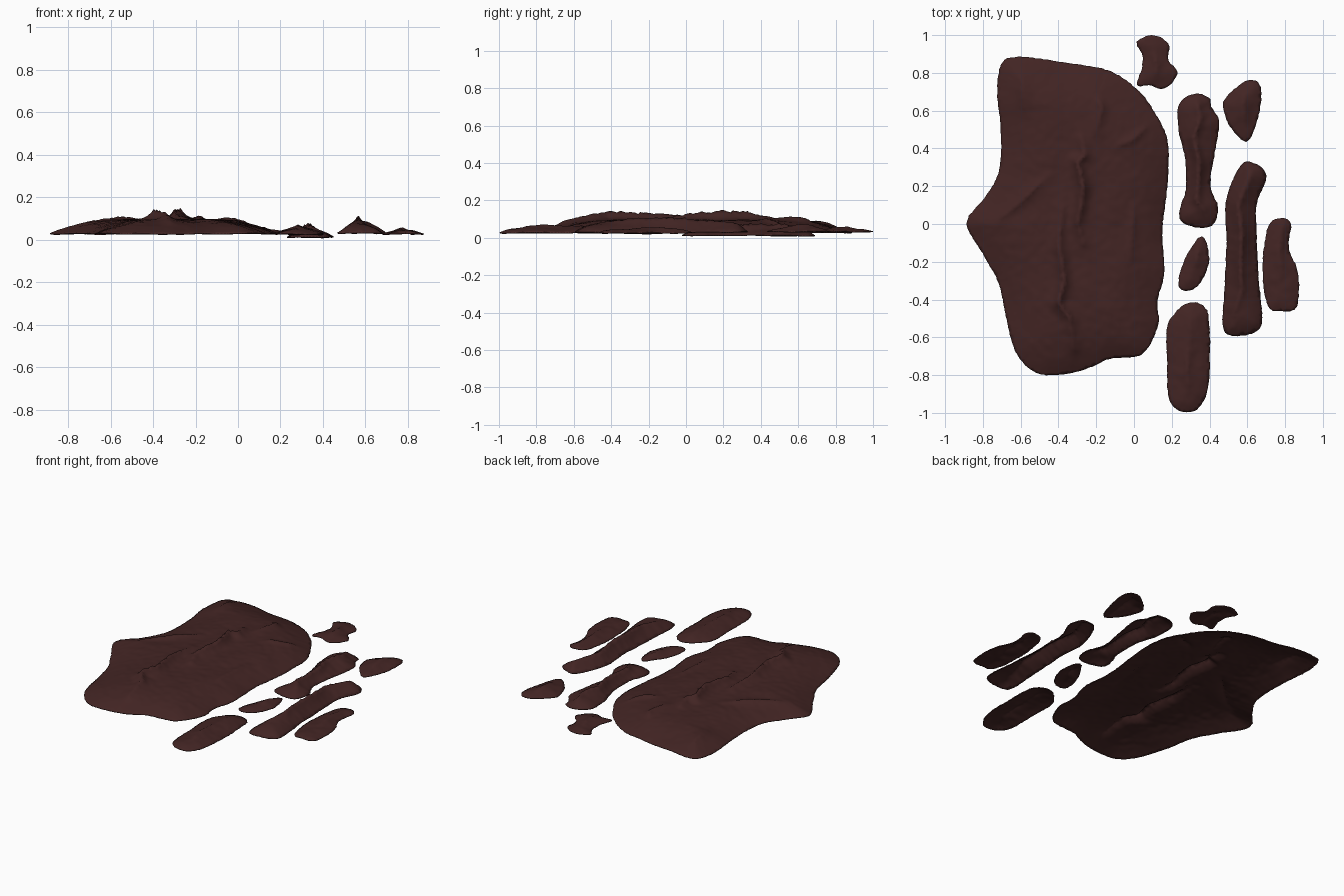
import bpy
import math
import random
from mathutils import Vector, geometry, noise

random.seed(4)
STEP = 0.014
THICKNESS = 0.005

cube = bpy.data.objects.get("Cube")
if cube:
    bpy.data.objects.remove(cube)

crust = bpy.data.materials.new("dark red brown crust")
crust.use_nodes = True
colour = (0.055, 0.018, 0.017, 1)
crust.diffuse_color = colour
shader = crust.node_tree.nodes["Principled BSDF"]
shader.inputs["Base Color"].default_value = colour
shader.inputs["Roughness"].default_value = 0.8


def smooth_outline(points):
    """Closed Catmull-Rom curve with a slightly ragged rim."""
    pts = [Vector(p) for p in points]
    count = len(pts)
    curve = []
    for i in range(count):
        a, b, c, d = (pts[(i + k) % count] for k in (-1, 0, 1, 2))
        parts = max(2, round((c - b).length / STEP))
        for k in range(parts):
            t = k / parts
            p = (2 * b + (c - a) * t + (2 * a - 5 * b + 4 * c - d) * t * t
                 + (3 * b - a - 3 * c + d) * t ** 3) / 2
            curve.append(p + Vector((random.uniform(-1, 1), random.uniform(-1, 1))) * 0.002)
    return curve


def along_segment(p, a, b):
    """Distance from p to a segment, and the position along it."""
    side = b - a
    t = max(0, min(1, (p - a).dot(side) / side.length_squared))
    return (p - a - side * t).length, t


def rim_distance(p, rim):
    return min(along_segment(p, rim[i - 1], rim[i])[0] for i in range(len(rim)))


def inside(p, rim):
    result = False
    for i in range(len(rim)):
        a, b = rim[i - 1], rim[i]
        if (a.y > p.y) != (b.y > p.y):
            if p.x < a.x + (p.y - a.y) * (b.x - a.x) / (b.y - a.y):
                result = not result
    return result


def ridge_height(p, ridge):
    """Sharp crest over a broader swelling, tapering to both ends."""
    line, height, width = ridge
    spans = len(line) - 1
    best, place = min((along_segment(p, Vector(line[i]), Vector(line[i + 1])) + (i,)
                       for i in range(spans)), key=lambda hit: hit[0])[0::2], 0
    distance, i = best
    place = (i + along_segment(p, Vector(line[i]), Vector(line[i + 1]))[1]) / spans
    taper = 0.3 + 0.7 * math.sin(math.pi * place)
    crest = 0.55 * math.exp(-distance / (width * 0.35))
    swelling = 0.45 * math.exp(-(distance / width) ** 2)
    return height * taper * (crest + swelling)


def crust_patch(name, outline, rim_z, dome, slope, ridges):
    """Thin domed sheet filling an outline, with raised ridges."""
    rim = smooth_outline(outline)
    count = len(rim)
    points, depths = list(rim), [0] * count
    low = [min(p[k] for p in rim) for k in (0, 1)]
    high = [max(p[k] for p in rim) for k in (0, 1)]
    for ix in range(int((high[0] - low[0]) / STEP) + 1):
        for iy in range(int((high[1] - low[1]) / STEP) + 1):
            p = Vector((low[0] + (ix + random.uniform(-0.25, 0.25)) * STEP,
                        low[1] + (iy + random.uniform(-0.25, 0.25)) * STEP))
            if inside(p, rim):
                depth = rim_distance(p, rim)
                if depth > STEP * 0.5:
                    points.append(p)
                    depths.append(depth)
    result = geometry.delaunay_2d_cdt(points, [], [list(range(count))], 1, 0.00001)
    flat, faces, sources = result[0], result[2], result[3]
    verts = []
    for p, source in zip(flat, sources):
        depth = depths[source[0]] if source else 0
        rise = 1 - max(0, 1 - depth / slope) ** 2
        fade = min(1, depth / (slope * 0.4))
        z = rim_z + dome * rise
        z += fade * max((ridge_height(p, r) for r in ridges), default=0)
        z += 0.005 * noise.noise(Vector((p.x * 7, p.y * 7, 0)))
        z += 0.003 * fade * noise.noise(Vector((p.x * 26, p.y * 26, 1)))
        verts.append((p.x, p.y, max(z, THICKNESS)))
    mesh = bpy.data.meshes.new(name)
    mesh.from_pydata(verts, [], faces)
    mesh.update()
    if sum(face.normal.z for face in mesh.polygons) < 0:
        mesh.flip_normals()
    mesh.materials.append(crust)
    mesh.shade_smooth()
    patch = bpy.data.objects.new(name, mesh)
    bpy.context.collection.objects.link(patch)
    shell = patch.modifiers.new("thin shell", "SOLIDIFY")
    shell.thickness = THICKNESS
    shell.offset = -1


# Large patch
crust_patch(
    "large_patch",
    [(-.7, .85), (-.61, .885), (-.4, .86), (-.13, .81), (.03, .7), (.13, .555),
     (.18, .42), (.175, .185), (.15, -.03), (.16, -.26), (.125, -.4), (.125, -.545),
     (.04, -.69), (-.13, -.715), (-.29, -.78), (-.5, -.795), (-.62, -.69),
     (-.67, -.53), (-.715, -.32), (-.79, -.175), (-.885, .005), (-.79, .14),
     (-.715, .28), (-.705, .5), (-.725, .69)],
    0.03, 0.065, 0.3,
    [([(-.2, .67), (-.17, .62), (-.2, .48)], .025, .035),
     ([(-.28, .46), (-.26, .36), (-.3, .33), (-.27, .2), (-.28, .1), (-.3, 0), (-.27, -.1)],
      .055, .04),
     ([(-.38, .08), (-.4, -.1), (-.37, -.3), (-.4, -.42), (-.34, -.5), (-.32, -.66)],
      .05, .04),
     ([(-.72, .02), (-.6, .12), (-.46, .25)], .025, .035),
     ([(-.1, .41), (0, .45), (.07, .52)], .02, .03),
     ([(0, .1), (-.02, -.2)], .016, .03),
     ([(-.6, .8), (-.58, .6)], .016, .04)])

# Small patches, from back to front
crust_patch(
    "back_patch",
    [(.015, .965), (.105, 1), (.185, .95), (.18, .87), (.23, .805), (.195, .74),
     (.14, .715), (.08, .735), (.015, .735), (.04, .82), (.045, .89)],
    0.035, 0.012, 0.08, [([(.1, .93), (.12, .84), (.11, .76)], .015, .03)])

crust_patch(
    "inner_long_patch",
    [(.24, .635), (.32, .69), (.395, .67), (.41, .62), (.45, .545), (.435, .42),
     (.405, .21), (.445, .09), (.42, 0), (.345, -.02), (.25, .015), (.245, .09),
     (.275, .185), (.27, .345), (.235, .5)],
    0.014, 0.03, 0.1,
    [([(.33, .66), (.35, .56), (.315, .45), (.345, .32), (.33, .13), (.37, .07)], .04, .03)])

crust_patch(
    "outer_back_patch",
    [(.48, .66), (.6, .76), (.67, .725), (.66, .58), (.605, .44), (.54, .475), (.485, .565)],
    0.035, 0.02, 0.09, [([(.58, .7), (.58, .54)], .02, .03)])

crust_patch(
    "outer_long_patch",
    [(.61, .33), (.7, .26), (.65, .105), (.65, -.08), (.66, -.29), (.675, -.53),
     (.58, -.59), (.475, -.56), (.48, -.345), (.49, -.08), (.485, .105), (.545, .28)],
    0.032, 0.04, 0.1,
    [([(.62, .28), (.55, .1), (.57, -.05), (.56, -.2), (.57, -.35), (.53, -.48)], .042, .035)])

crust_patch(
    "far_outer_patch",
    [(.78, .03), (.83, 0), (.82, -.13), (.87, -.265), (.86, -.44), (.78, -.46),
     (.71, -.435), (.68, -.24), (.71, -.015)],
    0.028, 0.016, 0.09, [([(.78, -.03), (.77, -.14), (.78, -.28)], .016, .03)])

crust_patch(
    "inner_small_patch",
    [(.345, -.07), (.385, -.105), (.395, -.21), (.345, -.32), (.275, -.355),
     (.235, -.32), (.265, -.195)],
    0.025, 0.016, 0.07, [([(.34, -.13), (.32, -.24)], .014, .03)])

crust_patch(
    "front_patch",
    [(.28, -.42), (.375, -.44), (.4, -.555), (.395, -.845), (.345, -.97),
     (.26, -.995), (.185, -.925), (.175, -.715), (.18, -.53)],
    0.028, 0.024, 0.1,
    [([(.3, -.48), (.29, -.63), (.28, -.78), (.29, -.88)], .018, .035)])
